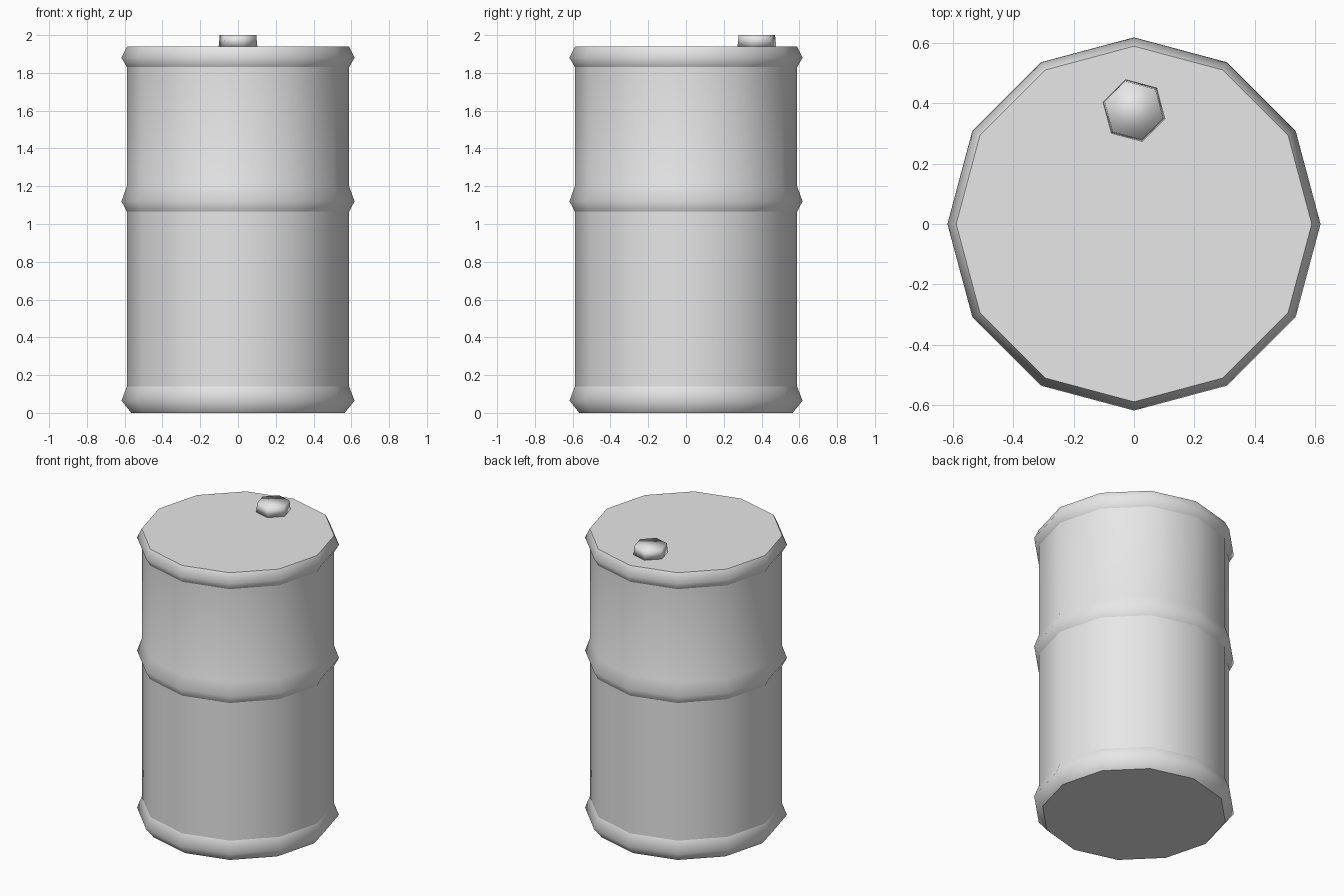
import bpy
import bmesh
from math import cos, sin, radians, tau

cube = bpy.data.objects.get("Cube")
if cube:
    bpy.data.objects.remove(cube, do_unlink=True)

grey = bpy.data.materials.new("plain_grey")
grey.use_nodes = True
colour = (0.8, 0.8, 0.8, 1)
grey.diffuse_color = colour
grey.node_tree.nodes["Principled BSDF"].inputs["Base Color"].default_value = colour


def lathe(name, profile, sides, start=0, centre=(0, 0), flat_ends=True):
    """Sweep (radius, z, sharp) rings about a vertical axis and close both ends."""
    bm = bmesh.new()
    rings = []
    for radius, z, _ in profile:
        angles = [radians(start) + tau * i / sides for i in range(sides)]
        rings.append([bm.verts.new((centre[0] + radius * cos(a),
                                    centre[1] + radius * sin(a), z)) for a in angles])
    for low, high in zip(rings, rings[1:]):
        for i in range(sides):
            j = (i + 1) % sides
            bm.faces.new((low[i], low[j], high[j], high[i])).smooth = True
    for end in (rings[0][::-1], rings[-1]):
        bm.faces.new(end).smooth = not flat_ends
    # Crease the chosen rings
    for ring, (_, _, sharp) in zip(rings, profile):
        for i in range(sides):
            bm.edges.get((ring[i], ring[(i + 1) % sides])).smooth = not sharp
    mesh = bpy.data.meshes.new(name)
    bm.to_mesh(mesh)
    bm.free()
    mesh.materials.append(grey)
    obj = bpy.data.objects.new(name, mesh)
    bpy.context.collection.objects.link(obj)
    return obj


# Drum body with bottom, middle and top ridges
WALL, RIDGE = 0.588, 0.617
lathe("barrel_body", [
    (0.565, 0, True), (RIDGE, 0.065, False), (WALL, 0.14, True),
    (WALL, 1.065, True), (RIDGE, 1.12, False), (WALL, 1.2, False),
    (WALL, 1.83, True), (RIDGE, 1.88, False), (WALL, 1.94, True),
], sides=12)

# Six-sided filler cap near the back of the lid
lathe("filler_cap", [(0.106, 1.94, False), (0.1, 2.0, False)],
      sides=6, start=45, centre=(0, 0.375), flat_ends=False)
